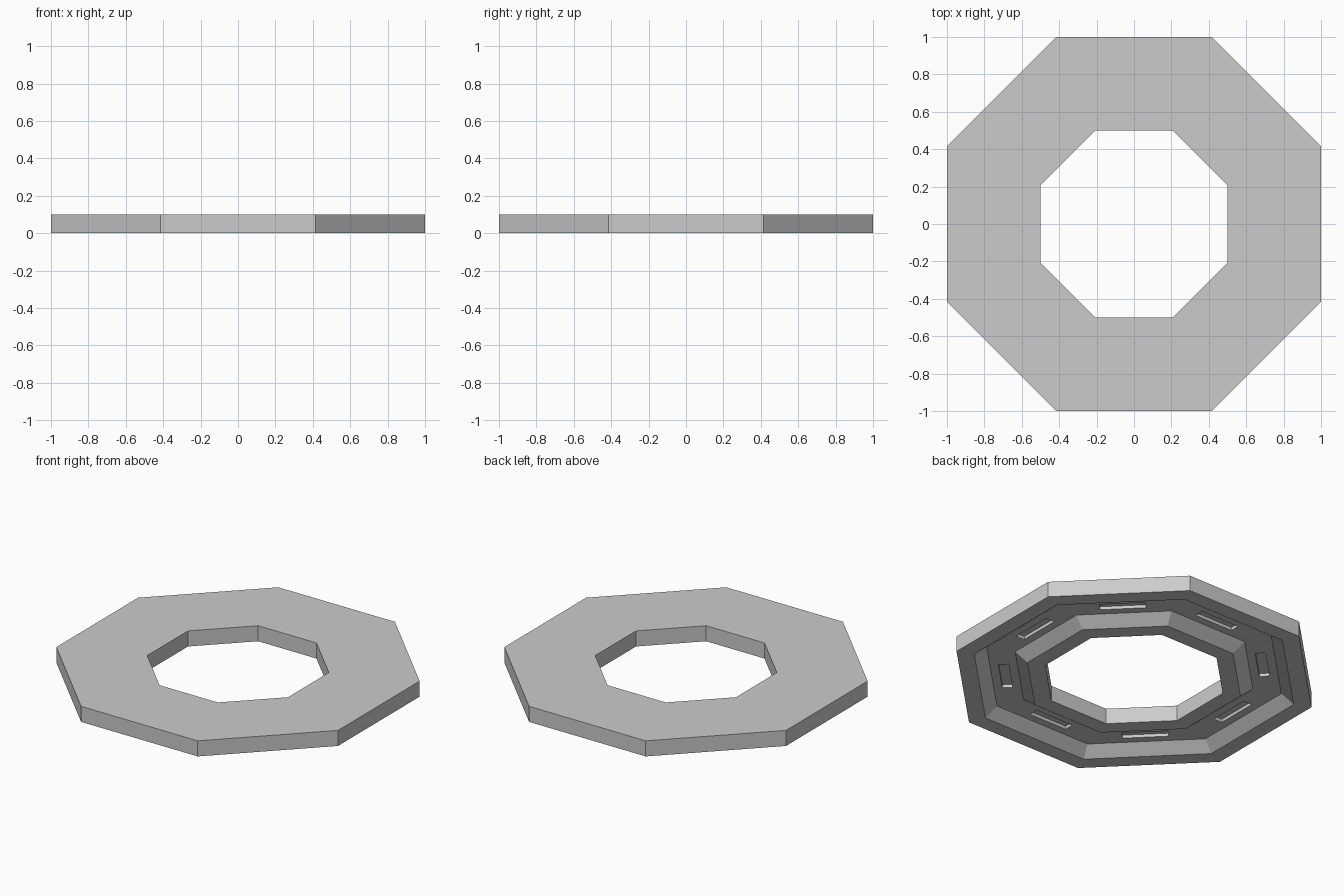
import bpy, bmesh, math
from mathutils import Matrix

if "Cube" in bpy.data.objects:
    bpy.data.objects.remove(bpy.data.objects["Cube"])

SIDES = 8
STEP = 2 * math.pi / SIDES
FLOOR, SLOT_DEPTH = 0.06, 0.02


def make_object(name, bm):
    bmesh.ops.recalc_face_normals(bm, faces=bm.faces)
    mesh = bpy.data.meshes.new(name)
    bm.to_mesh(mesh)
    bm.free()
    obj = bpy.data.objects.new(name, mesh)
    bpy.context.collection.objects.link(obj)
    return obj


# Octagonal ring: closed (apothem, z) section with a tapered channel underneath
profile = [(1, 0), (1, 0.1), (0.5, 0.1), (0.5, 0), (0.6, 0),
           (0.67, FLOOR), (0.83, FLOOR), (0.9, 0)]
bm = bmesh.new()
loops = []
for i in range(SIDES):
    a = (i + 0.5) * STEP
    k = 1 / math.cos(STEP / 2)
    loops.append([bm.verts.new((r * k * math.cos(a), r * k * math.sin(a), z))
                  for r, z in profile])
for i in range(SIDES):
    p, q = loops[i], loops[(i + 1) % SIDES]
    for j in range(len(profile)):
        n = (j + 1) % len(profile)
        bm.faces.new((p[j], q[j], q[n], p[n]))
ring = make_object("octagonal_ring", bm)

# One shallow slot per side, sunk into the channel floor
bm = bmesh.new()
for i in range(SIDES):
    place = (Matrix.Rotation(i * STEP, 4, 'Z')
             @ Matrix.Translation((0.75, 0, FLOOR))
             @ Matrix.Diagonal((0.06, 0.27, 2 * SLOT_DEPTH, 1)))
    bmesh.ops.create_cube(bm, size=1, matrix=place)
cutter = make_object("slot_cutter", bm)
cutter.hide_render = True

cut = ring.modifiers.new("slots", 'BOOLEAN')
cut.operation = 'DIFFERENCE'
cut.solver = 'EXACT'
cut.object = cutter
bpy.context.view_layer.objects.active = ring
ring.select_set(True)
bpy.ops.object.modifier_apply(modifier=cut.name)
bpy.data.objects.remove(cutter)
